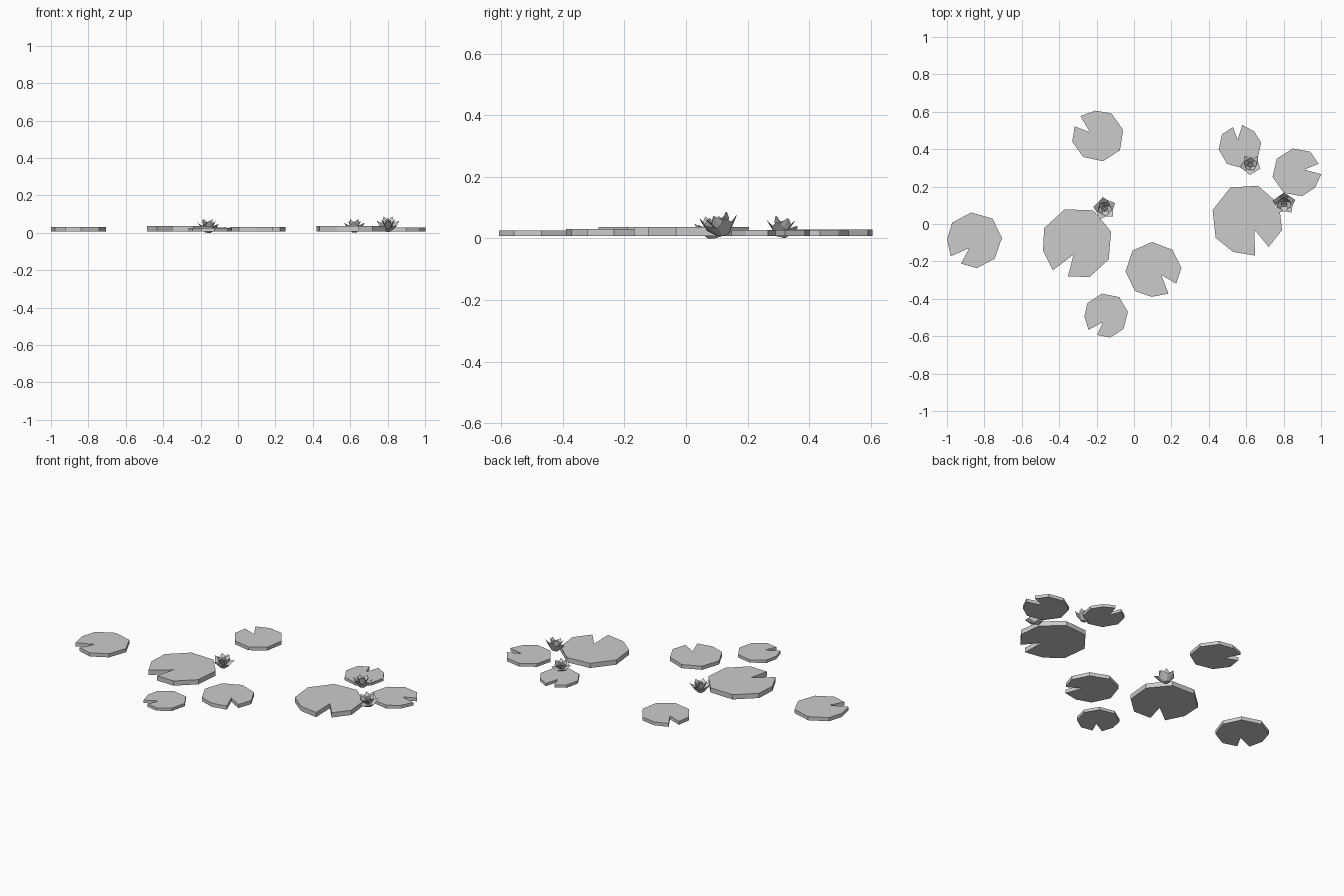
import bpy, math
from mathutils import Matrix, Vector

if "Cube" in bpy.data.objects:
    bpy.data.objects.remove(bpy.data.objects["Cube"])

def make(name, verts, faces):
    me = bpy.data.meshes.new(name)
    me.from_pydata(verts, [], faces)
    me.update()
    ob = bpy.data.objects.new(name, me)
    bpy.context.collection.objects.link(ob)
    return ob

# Lily pad outline: (angle from notch in degrees, radius factor), last is notch tip
RIM = [(13, .97), (48, 1.02), (90, 1), (136, 1), (181, 1.01),
       (228, .99), (274, 1), (311, .97), (347, 1.02), (372, .34)]

def lily_pad(i, x, y, r, notch):
    z0, z1 = 0.008, 0.008 + 0.15 * r
    pts = []
    for a, k in RIM:
        t = math.radians(a + notch)
        pts.append((x + r * k * math.cos(t), y + r * k * math.sin(t)))
    n = len(pts)
    verts = [(px, py, z0) for px, py in pts] + [(px, py, z1) for px, py in pts]
    faces = [tuple(range(n - 1, -1, -1)), tuple(range(n, 2 * n))]
    faces += [(j, (j + 1) % n, n + (j + 1) % n, n + j) for j in range(n)]
    make(f"lily_pad_{i}", verts, faces)

pads = [(-.855, -.085, .149, -132), (-.305, -.10, .192, -118),
        (-.192, .472, .139, 145), (.102, -.245, .149, -44),
        (-.150, -.488, .119, -127), (.603, .022, .192, -64),
        (.567, .413, .115, 97), (.870, .275, .130, 9)]
for i, p in enumerate(pads):
    lily_pad(i + 1, *p)

# Ring of pointed petals as a closed cup: foot, jagged rim, inner floor
def petal_cup(name, mat, foot, valley, tip, floor, turn):
    n = 10
    rows = [[foot] * n, [tip if j % 2 == 0 else valley for j in range(n)], [floor] * n]
    verts = []
    for row in rows:
        for j, (r, z) in enumerate(row):
            t = turn + 2 * math.pi * j / n
            verts.append(mat @ Vector((r * math.cos(t), r * math.sin(t), z)))
    faces = [tuple(range(n - 1, -1, -1)), tuple(range(2 * n, 3 * n))]
    for k in (0, n):
        faces += [(k + j, k + (j + 1) % n, k + n + (j + 1) % n, k + n + j) for j in range(n)]
    make(name, verts, faces)

def flower(i, x, y, z, s, tilt_x, tilt_y, turn):
    m = (Matrix.Translation((x, y, z)) @ Matrix.Rotation(math.radians(tilt_x), 4, 'X')
         @ Matrix.Rotation(math.radians(tilt_y), 4, 'Y') @ Matrix.Scale(s, 4))
    t = math.radians(turn)
    petal_cup(f"outer_petals_{i}", m, (.016, 0), (.046, .03), (.062, .05), (.022, .022), t)
    petal_cup(f"inner_petals_{i}", m, (.016, .018), (.033, .048), (.039, .07), (.014, .034), t + math.pi / 5)
    petal_cup(f"flower_heart_{i}", m, (.012, .03), (.015, .048), (.017, .058), (.005, .05), t)

flower(1, -.16, .087, .001, 1.0, 5, 4, 100)
flower(2, .623, .308, .004, .93, -12, 0, 50)
flower(3, .803, .125, .010, 1.02, 20, 0, 20)
